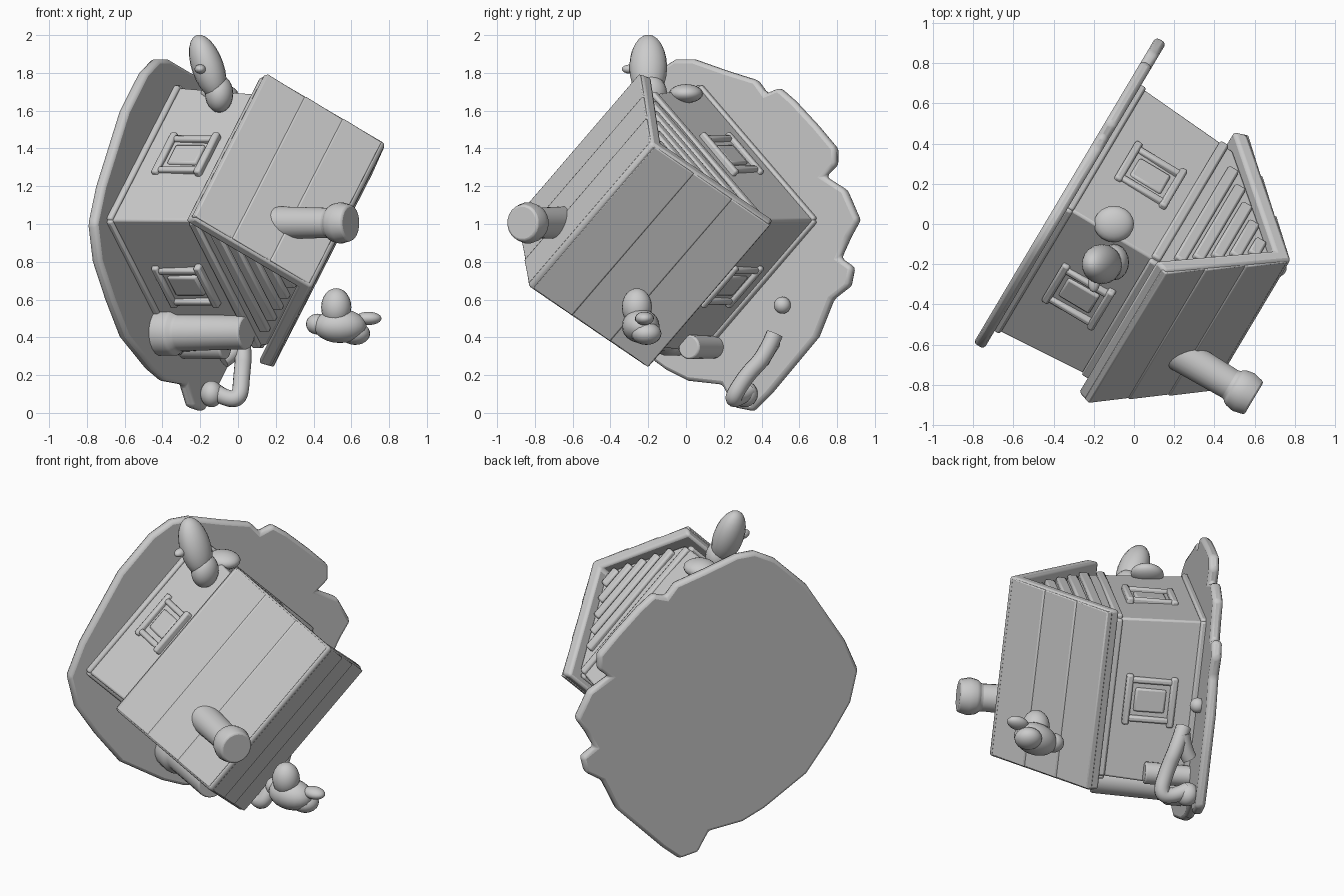
import bpy, bmesh, math
from mathutils import Vector, Matrix

if "Cube" in bpy.data.objects:
    bpy.data.objects.remove(bpy.data.objects["Cube"])

# Cottage frame: p along ridge, q across ridge, t away from the ground slab
H = Vector((0.512, 0.859, 0)).normalized()
Z = Vector((0, 0, 1))
U = H.cross(Z).normalized()
R = (H + Z).normalized()
C = (Z - H).normalized()
O = Vector((-0.363, 0.10, 1.02))
HOUSE = Matrix.Translation(O) @ Matrix((R, C, U)).transposed().to_4x4()
GROUND = Matrix.Translation(O) @ Matrix((H, Z, U)).transposed().to_4x4()


def finish(name, bm, mat=HOUSE, bevel=0.012, angle=40):
    bmesh.ops.recalc_face_normals(bm, faces=bm.faces)
    me = bpy.data.meshes.new(name)
    bm.to_mesh(me)
    bm.free()
    ob = bpy.data.objects.new(name, me)
    bpy.context.collection.objects.link(ob)
    ob.matrix_world = mat
    if bevel:
        m = ob.modifiers.new("bevel", 'BEVEL')
        m.width, m.segments, m.limit_method = bevel, 2, 'ANGLE'
    bpy.ops.object.select_all(action='DESELECT')
    ob.select_set(True)
    bpy.context.view_layer.objects.active = ob
    bpy.ops.object.shade_smooth_by_angle(angle=math.radians(angle))
    return ob


def loft(name, a, b, mat=HOUSE, bevel=0.012):
    bm = bmesh.new()
    va, vb = [bm.verts.new(v) for v in a], [bm.verts.new(v) for v in b]
    bm.faces.new(va)
    bm.faces.new(vb)
    n = len(va)
    for i in range(n):
        bm.faces.new((va[i], va[(i + 1) % n], vb[(i + 1) % n], vb[i]))
    return finish(name, bm, mat, bevel)


def box(name, lo, hi, mat=HOUSE, bevel=0.012):
    bm = bmesh.new()
    bmesh.ops.create_cube(bm, size=1)
    lo, hi = Vector(lo), Vector(hi)
    for v in bm.verts:
        v.co = Vector([(lo[i] + hi[i]) / 2 + v.co[i] * (hi[i] - lo[i]) for i in range(3)])
    return finish(name, bm, mat, bevel)


def lathe(name, p, q, prof, n=20):
    bm = bmesh.new()
    rings = [[bm.verts.new((p + r * math.cos(2 * math.pi * i / n), q + r * math.sin(2 * math.pi * i / n), t))
              for i in range(n)] for r, t in prof]
    bm.faces.new(rings[0])
    bm.faces.new(rings[-1])
    for a, b in zip(rings, rings[1:]):
        for i in range(n):
            bm.faces.new((a[i], a[(i + 1) % n], b[(i + 1) % n], b[i]))
    return finish(name, bm, HOUSE, 0.01)


def blob(name, c, radii, axis=(0, 0, 1)):
    bm = bmesh.new()
    bmesh.ops.create_uvsphere(bm, u_segments=20, v_segments=12, radius=1)
    rot = Vector((0, 0, 1)).rotation_difference(Vector(axis)).to_matrix().to_4x4()
    bmesh.ops.transform(bm, matrix=rot @ Matrix.Diagonal((*radii, 1)), verts=bm.verts)
    return finish(name, bm, Matrix.Translation(c), 0, 90)


def tube(name, pts, r):
    cu = bpy.data.curves.new(name, 'CURVE')
    cu.dimensions, cu.bevel_depth, cu.use_fill_caps = '3D', r, True
    sp = cu.splines.new('NURBS')
    sp.points.add(len(pts) - 1)
    for d, s in zip(sp.points, pts):
        d.co = (*s, 1)
    sp.use_endpoint_u, sp.order_u = True, 3
    ob = bpy.data.objects.new(name, cu)
    bpy.context.collection.objects.link(ob)


# Ragged ground slab, outline as seen from the right (y, z)
rim = [(-.05, 1.87), (.05, 1.87), (.22, 1.81), (.38, 1.76), (.43, 1.69), (.5, 1.72), (.58, 1.65),
       (.7, 1.52), (.8, 1.4), (.8, 1.31), (.74, 1.25), (.85, 1.18), (.92, 1.02), (.87, .93), (.82, .82),
       (.89, .77), (.87, .67), (.78, .6), (.7, .4), (.55, .22), (.45, .1), (.36, .01), (.26, .03),
       (.2, .15), (.02, .17), (-.1, .23), (-.33, .4), (-.46, .6), (-.57, .8), (-.61, 1.0),
       (-.54, 1.2), (-.33, 1.6), (-.16, 1.8)]
flat = [((y - .095) / .859, z - O.z) for y, z in rim]
loft("ground_slab", [(s, z, -.02) for s, z in flat], [(s, z, .04) for s, z in flat], GROUND, 0.02)

# Walls with filled gables
RQ = .045   # the ridge sits slightly off centre
wall = lambda p0, p1: ([(p0, -.5, .01), (p0, .5, .01), (p1, .47, .6), (p1, RQ, 1.04), (p1, -.47, .6)])
loft("house_walls", wall(-.5, -.47), wall(.5, .47))

# Roof shell
roof = [(-.56, .62), (RQ, 1.13), (.565, .62), (.535, .55), (RQ, 1.03), (-.53, .55)]
loft("roof", [(-.545, q, t) for q, t in roof], [(.535, q, t) for q, t in roof], bevel=0.018)

# Overlapping roof courses on both slopes
for eave in (-.56, .565):
    at = lambda f, d: (RQ + f * (eave - RQ), 1.13 - f * .51 + d)
    for i in range(3):
        f0, f1 = .03 + i * .32, .03 + (i + 1) * .32
        sec = [at(f0, -.03), at(f0, .001), at(f1 + .02, .012), at(f1, -.03)]
        loft("roof_course", [(-.535, q, t) for q, t in sec], [(.525, q, t) for q, t in sec], bevel=0.006)

# Gable siding boards
for side in (-1, 1):
    for i in range(5):
        t = .62 + i * .075
        f = 1 - (t + .075 - .55) / .5
        p = sorted((side * .45, side * .5))
        box("gable_board", (p[0], RQ - f * .55, t), (p[1], RQ + f * .5, t + .06))

# Framed windows and trim on all four walls
for k in range(4):
    M = HOUSE @ Matrix.Rotation(k * math.pi / 2, 4, 'Z')
    for y in (-.13, .1):
        box("window_side", (.45, y, .17), (.51, y + .035, .45), M)
    for t in (.16, .42):
        box("window_rail", (.45, -.15, t), (.515, .15, t + .04), M)
    box("window_pane", (.44, -.07, .22), (.5, .07, .40), M)
    box("wall_skirting", (.44, -.5, .03), (.515, .5, .07), M)
    box("wall_top_beam", (.4, -.47, .52), (.495, .47, .57), M)

# Chimney, corner barrel post, low barrel
lathe("chimney", -.25, .23, [(.09, .8), (.08, 1.19), (.1, 1.21), (.11, 1.26), (.095, 1.32)])
lathe("barrel_post", -.53, -.31, [(.125, .03), (.125, .13), (.1, .16), (.09, .57)])
lathe("low_barrel", -.42, -.53, [(.06, .03), (.065, .3)])

# Upright figure beside the upper wall
lean = (-.35, 0, 1)
blob("upper_figure_body", (-.16, -.2, 1.83), (.085, .1, .18), lean)
blob("upper_figure_base", (-.1, -.19, 1.69), (.075, .09, .1))
blob("upper_figure_nose", (-.2, -.29, 1.82), (.03, .05, .025))
blob("wall_drift", (-.1, .0, 1.69), (.1, .09, .05))

# Crouching figure above the lower roof
blob("roof_figure_body", (.54, -.24, .46), (.14, .1, .09))
blob("roof_figure_head", (.52, -.26, .56), (.08, .08, .1))
blob("roof_figure_tail", (.69, -.22, .5), (.07, .05, .035))
blob("roof_figure_paw", (.42, -.22, .47), (.06, .06, .055))
blob("roof_figure_chest", (.62, -.21, .42), (.08, .08, .06))

# Bent figure on the ground near the lower edge
tube("lower_figure_legs", [(-.13, .33, .12), (-.08, .28, .08), (.01, .24, .07), (.02, .32, .2), (.03, .42, .3), (.02, .47, .42)], .045)
tube("lower_figure_back", [(.02, .46, .38), (-.02, .42, .32), (-.08, .4, .28)], .045)
blob("lower_figure_foot", (-.14, .31, .1), (.06, .07, .07))
blob("ground_stone", (-.05, .51, .57), (.045, .045, .045))
